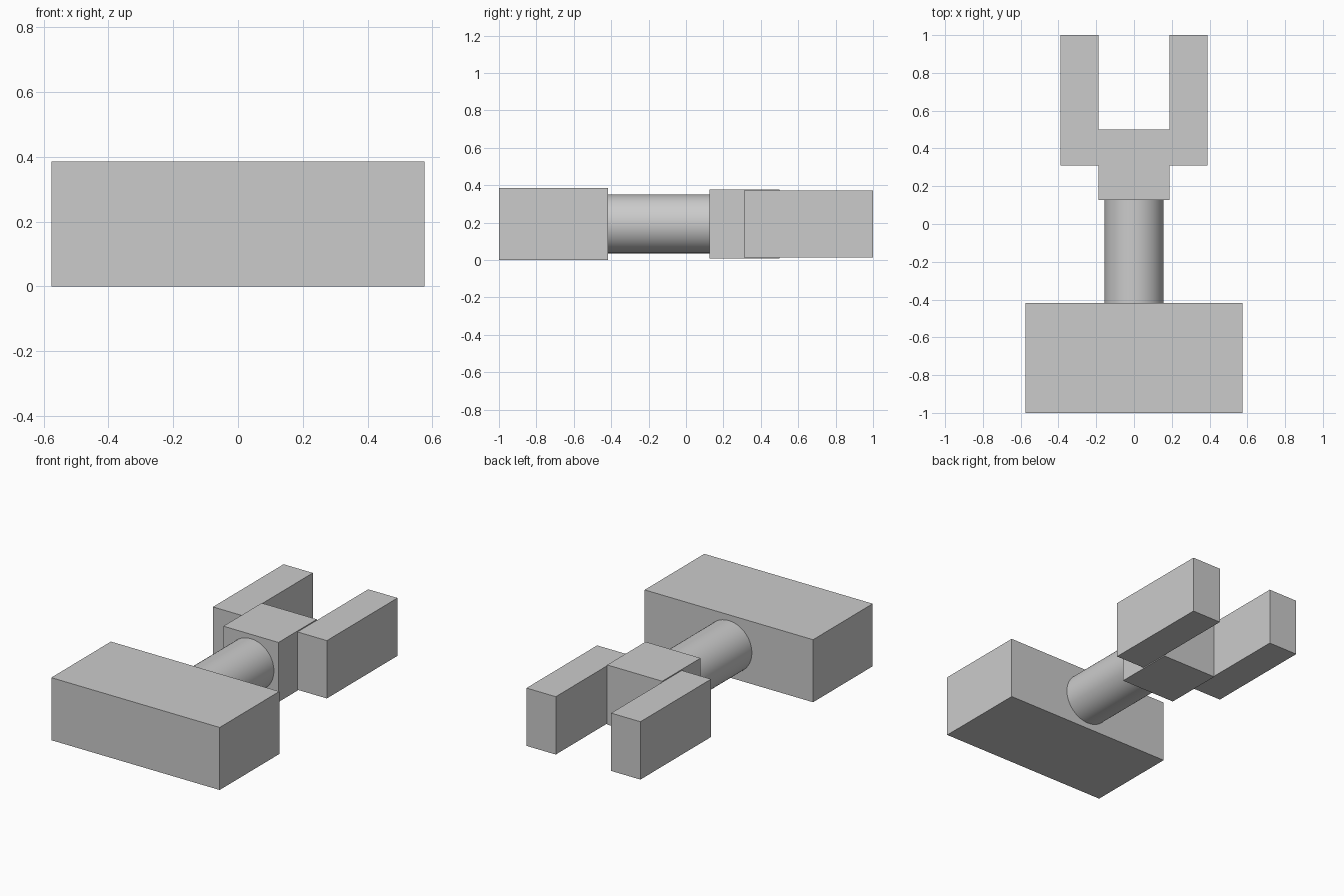
import bpy
import math

cube = bpy.data.objects.get("Cube")
if cube:
    bpy.data.objects.remove(cube, do_unlink=True)

# Single plain material
grey = bpy.data.materials.new("plain_grey")
grey.use_nodes = True
colour = (0.6, 0.6, 0.6, 1)
grey.diffuse_color = colour
grey.node_tree.nodes["Principled BSDF"].inputs["Base Color"].default_value = colour

MID_Z = 0.193  # height of the shared axis


def box(name, x, y0, y1, size_x, size_z):
    """Box spanning y0..y1, centred on the shared axis height."""
    bpy.ops.mesh.primitive_cube_add(size=1, location=(x, (y0 + y1) / 2, MID_Z))
    obj = bpy.context.object
    obj.name = name
    obj.scale = (size_x, y1 - y0, size_z)
    bpy.ops.object.transform_apply(location=False, rotation=False, scale=True)
    obj.data.materials.append(grey)
    return obj


# Wide front block
box("front_block", 0, -1, -0.418, 1.15, 2 * MID_Z)

# Round shaft joining the block to the hub
bpy.ops.mesh.primitive_cylinder_add(
    vertices=64, radius=0.157, depth=0.544,
    location=(0, -0.146, MID_Z), rotation=(math.pi / 2, 0, 0))
shaft = bpy.context.object
shaft.name = "shaft"
shaft.data.materials.append(grey)
bpy.ops.object.shade_smooth_by_angle(angle=math.radians(30))

# Square hub and the two fork prongs on its sides
box("hub", 0, 0.126, 0.5, 0.376, 0.368)
for side, name in ((1, "left_prong"), (-1, "right_prong")):
    box(name, side * 0.289, 0.311, 1, 0.2, 0.357)
